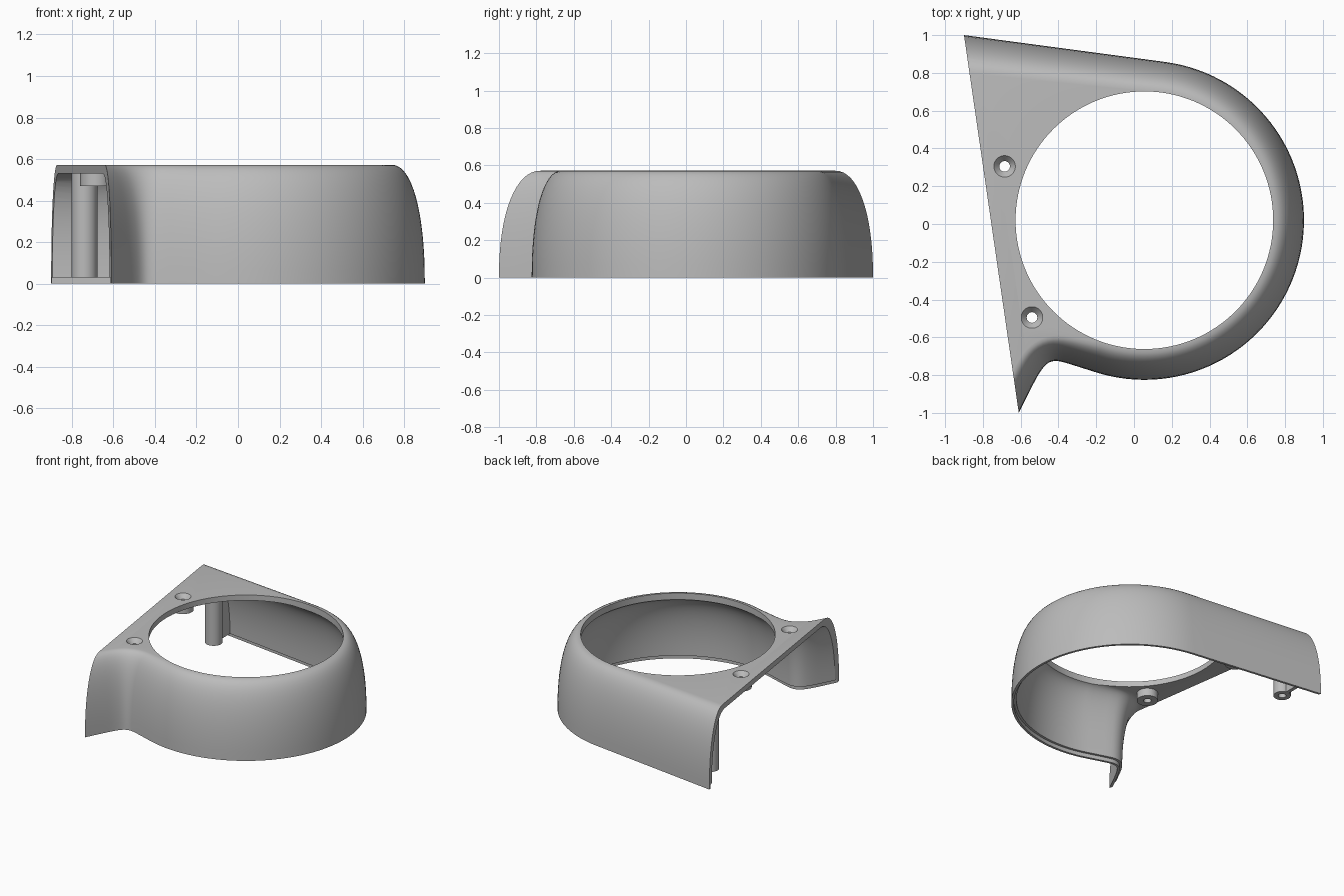
import bpy, bmesh
from math import sin, cos, pi, radians, atan2
from mathutils import Vector, Matrix

if "Cube" in bpy.data.objects:
    bpy.data.objects.remove(bpy.data.objects["Cube"], do_unlink=True)

HEIGHT, ROOF = 0.572, 0.53
CENTRE, RADIUS, HOLE = Vector((0.055, 0.02)), 0.845, 0.682
BACK, FRONT = Vector((-0.9, 1.0)), Vector((-0.61, -1.0))   # ends of the open side
SCREWS = [(-0.685, 0.305), (-0.54, -0.495)]
POST = (-0.74, 0.76)

grey = bpy.data.materials.new("plastic_grey")
grey.use_nodes = True
grey.diffuse_color = (0.5, 0.5, 0.5, 1)
grey.node_tree.nodes["Principled BSDF"].inputs["Base Color"].default_value = (0.5, 0.5, 0.5, 1)


def finish(name, bm):
    bmesh.ops.recalc_face_normals(bm, faces=bm.faces)
    mesh = bpy.data.meshes.new(name)
    bm.to_mesh(mesh)
    bm.free()
    mesh.materials.append(grey)
    obj = bpy.data.objects.new(name, mesh)
    bpy.context.collection.objects.link(obj)
    return obj


def loft(name, rings):
    """Join equal closed rings of points and cap both ends."""
    bm = bmesh.new()
    loops = [[bm.verts.new(p) for p in ring] for ring in rings]
    n = len(loops[0])
    for a, b in zip(loops, loops[1:]):
        for i in range(n):
            j = (i + 1) % n
            bm.faces.new((a[i], a[j], b[j], b[i]))
    bm.faces.new(loops[0])
    bm.faces.new(loops[-1])
    return finish(name, bm)


def lathe(name, profile, at, sides=40):
    """Turn a closed (radius, z) profile around a vertical axis."""
    bm = bmesh.new()
    cols = [[bm.verts.new((at[0] + r * cos(2 * pi * k / sides),
                           at[1] + r * sin(2 * pi * k / sides), z))
             for r, z in profile] for k in range(sides)]
    m = len(profile)
    for k in range(sides):
        a, b = cols[k], cols[(k + 1) % sides]
        for i in range(m):
            j = (i + 1) % m
            bm.faces.new((a[i], b[i], b[j], a[j]))
    bmesh.ops.remove_doubles(bm, verts=bm.verts, dist=1e-5)
    return finish(name, bm)


def rod(name, r0, r1, z0, z1, at, sides):
    return loft(name, [[(at[0] + r * cos(2 * pi * k / sides), at[1] + r * sin(2 * pi * k / sides), z)
                        for k in range(sides)] for r, z in ((r0, z0), (r1, z1))])


def smooth(obj):
    bpy.ops.object.select_all(action='DESELECT')
    obj.select_set(True)
    bpy.context.view_layer.objects.active = obj
    bpy.ops.object.shade_smooth_by_angle(angle=radians(32))


def subtract(target, cutter):
    cutter.hide_render = True
    mod = target.modifiers.new("cut", 'BOOLEAN')
    mod.operation, mod.solver, mod.object = 'DIFFERENCE', 'EXACT', cutter
    bpy.context.view_layer.objects.active = target
    bpy.ops.object.modifier_apply(modifier=mod.name)
    bpy.data.objects.remove(cutter, do_unlink=True)


# Outline: straight back wall, round wall, then a flared front tail
a0, a1 = radians(82.3), radians(-108)
arc = [CENTRE + RADIUS * Vector((cos(a), sin(a)))
       for a in (a0 + (a1 - a0) * i / 64 for i in range(65))]
run = BACK - arc[0]
line = [arc[0] + run * f for f in (1.4, 1.2, 1, 0.8, 0.6, 0.4, 0.2, 0.1)]
tail = [arc[-1]] + [Vector(p) for p in ((-0.3, -0.754), (-0.36, -0.735), (-0.415, -0.722),
        (-0.46, -0.735), (-0.5, -0.785), (-0.54, -0.86), (-0.61, -1.0), (-0.84, -1.46))]
for _ in range(2):
    cut = [tail[0]]
    for p, q in zip(tail, tail[1:]):
        cut += [p.lerp(q, 0.25), p.lerp(q, 0.75)]
    tail = cut + [tail[-1]]
path = line + arc + tail[1:]

# Inward direction and shoulder width at each outline point
inward, width = [], []
for i, p in enumerate(path):
    t = (path[min(i + 1, len(path) - 1)] - path[max(i - 1, 0)]).normalized()
    inward.append(Vector((t.y, -t.x)))
    back = max(0, min(1, (arc[0].x - p.x) / 1.07)) if i < len(line) else 0
    front = max(0, min(1, (-0.2 - p.x) / 0.25)) if i > len(line) + 40 else 0
    width.append(0.16 + 0.04 * back - 0.03 * front)


def ring(shoulder, gap, z):
    return [(*(p + n * (w * shoulder + gap)), z) for p, n, w in zip(path, inward, width)]


def dome(gap, top, start):
    """Rings of the rounded shoulder, from the height start up to the flat top."""
    rings, steps, e = [], 16, 2 / 2.2
    for k in range(steps + 1):
        a = pi / 2 * k / steps
        z = top * max(0, sin(a)) ** e
        if z >= start:
            rings.append(ring(1 - max(0, cos(a)) ** e, gap, z))
    return rings


# Shell: outer body minus inner cavity, with a thin stepped lip at the bottom
shell = loft("shell", dome(0, HEIGHT, 0))
cavity = loft("cavity", [ring(0, 0.018, -0.1), ring(0, 0.018, 0.03), ring(0, 0.036, 0.03)]
              + dome(0.036, ROOF, 0.04))
subtract(shell, cavity)

# Open left side
bm = bmesh.new()
turn = atan2(FRONT.x - BACK.x, BACK.y - FRONT.y)
mid = (BACK + FRONT) / 2 - Vector((cos(turn), sin(turn)))
bmesh.ops.create_cube(bm, size=2, matrix=Matrix.Translation((mid.x, mid.y, 0.3))
                      @ Matrix.Rotation(turn, 4, 'Z') @ Matrix.Diagonal((1, 2, 1, 1)))
subtract(shell, finish("side_cutter", bm))

# Large round opening and countersunk screw holes
subtract(shell, rod("opening_cutter", HOLE, HOLE, 0.45, 0.7, CENTRE, 128))
for at in SCREWS:
    subtract(shell, lathe("screw_cutter", [(0, 0.4), (0.028, 0.4), (0.028, 0.538),
                                           (0.057, HEIGHT), (0.057, 0.65), (0, 0.65)], at))
smooth(shell)

# Screw bosses under the roof
for label, at in zip(("back", "front"), SCREWS):
    smooth(lathe(label + "_screw_boss",
                 [(0.028, 0.47), (0.075, 0.47), (0.075, 0.536), (0.028, 0.536)], at))

# Hollow mounting post with a rib to the back wall
smooth(lathe("mounting_post", [(0.028, 0.03), (0.062, 0.03), (0.062, 0.54),
                               (0, 0.54), (0, 0.25), (0.028, 0.25)], POST))
rib = ((0.79, 0.03), (0.955, 0.03), (0.945, 0.25), (0.9, 0.42), (0.86, 0.5), (0.79, 0.54))
loft("post_rib", [[(POST[0] + s, y, z) for y, z in rib] for s in (-0.014, 0.014)])
